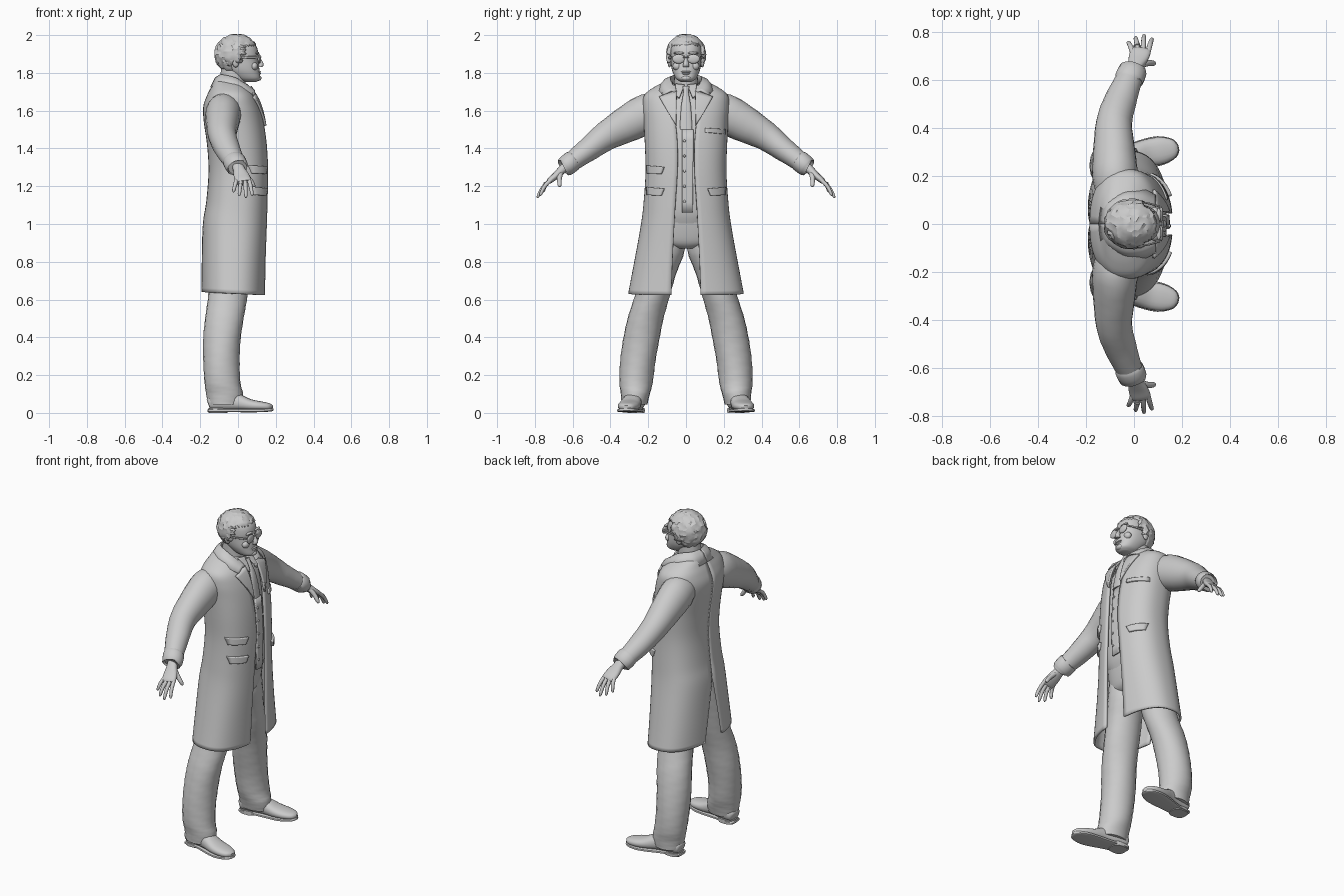
import bpy, bmesh, math, random
from mathutils import Vector

random.seed(4)
grey = bpy.data.materials.new("plain_grey")
grey.diffuse_color = (0.6, 0.6, 0.6, 1)


def finish(name, bm, mirror=False, thick=0, angle=40):
    bmesh.ops.recalc_face_normals(bm, faces=bm.faces[:])
    me = bpy.data.meshes.new(name)
    bm.to_mesh(me)
    bm.free()
    me.materials.append(grey)
    me.shade_smooth()
    me.set_sharp_from_angle(angle=math.radians(angle))
    ob = bpy.data.objects.new(name, me)
    bpy.context.collection.objects.link(ob)
    if thick:
        s = ob.modifiers.new("thickness", 'SOLIDIFY')
        s.thickness, s.offset = thick, 0
    if mirror:
        m = ob.modifiers.new("mirror", 'MIRROR')
        m.use_axis = (False, True, False)
        m.use_clip = False
        m.use_mirror_merge = False
    return ob


def smooth(keys, steps=4):
    """Catmull-Rom through rows of numbers."""
    out = []
    for i in range(len(keys) - 1):
        a, b, c, d = (keys[max(0, min(len(keys) - 1, i + j))] for j in (-1, 0, 1, 2))
        for s in range(steps):
            t = s / steps
            out.append([q + 0.5 * t * (r - p + t * (2*p - 5*q + 4*r - s4 + t * (3*(q - r) + s4 - p)))
                        for p, q, r, s4 in zip(a, b, c, d)])
    return out + [list(keys[-1])]


def sgnpow(v, p):
    return math.copysign(abs(v) ** p, v)


def skin(bm, rows, closed):
    grid = [[bm.verts.new(p) for p in r] for r in rows]
    n = len(grid[0])
    for r0, r1 in zip(grid, grid[1:]):
        for i in range(n if closed else n - 1):
            j = (i + 1) % n
            bm.faces.new((r0[i], r0[j], r1[j], r1[i]))
    if closed:
        bm.faces.new(grid[0])
        bm.faces.new(grid[-1])


def tube(name, keys, ref=(1, 0, 0), sides=20, power=2, steps=4, mirror=True, jitter=0, flat=None):
    """Loft of rings: each key is x, y, z, radius along ref, radius across."""
    ks = smooth(keys, steps)
    rows = []
    for i, k in enumerate(ks):
        t = Vector(ks[min(i + 1, len(ks) - 1)][:3]) - Vector(ks[max(i - 1, 0)][:3])
        t = Vector(flat) if flat else t.normalized()
        u = Vector(ref)
        u = (u - t * u.dot(t)).normalized()
        v = t.cross(u)
        ring = []
        for s in range(sides):
            a = 2 * math.pi * s / sides
            w = 1 + jitter * math.sin(3 * a + i * 0.9) * math.sin(i * 1.3)
            ring.append(Vector(k[:3]) + u * max(k[3], .001) * w * sgnpow(math.cos(a), 2 / power)
                        + v * max(k[4], .001) * w * sgnpow(math.sin(a), 2 / power))
        rows.append(ring)
    bm = bmesh.new()
    skin(bm, rows, True)
    return finish(name, bm, mirror)


def stack(name, keys, power=2.0, **kw):
    """Vertical loft: each key is z, back x, front x, half width."""
    return tube(name, [((b + f) / 2, 0, z, (f - b) / 2, w) for z, b, f, w in keys],
                power=power, mirror=False, flat=(0, 0, 1), sides=32, **kw)


def ball(name, c, r, mirror=False):
    bm = bmesh.new()
    bmesh.ops.create_uvsphere(bm, u_segments=14, v_segments=9, radius=1)
    for v in bm.verts:
        v.co = Vector([c[i] + v.co[i] * r[i] for i in range(3)])
    return finish(name, bm, mirror, angle=60)


# coat: z, back x, front x, half width, front opening, back vent
COAT = smooth([(.63, -.19, .14, .30, .078, .085), (.80, -.187, .143, .268, .072, .05),
               (1.0, -.18, .15, .232, .062, .01), (1.12, -.162, .153, .218, .055, 0),
               (1.28, -.15, .155, .208, .045, 0), (1.42, -.158, .148, .212, .045, 0),
               (1.54, -.175, .132, .218, .055, 0), (1.62, -.178, .112, .224, .062, 0),
               (1.68, -.158, .085, .215, .068, 0), (1.72, -.138, .05, .165, .07, 0),
               (1.75, -.125, .02, .105, .07, 0)], 5)
POW = 2.4


def coat_key(z):
    for a, b in zip(COAT, COAT[1:]):
        if z <= b[0]:
            t = (z - a[0]) / (b[0] - a[0])
            return [p + (q - p) * t for p, q in zip(a, b)]
    return COAT[-1]


def coat_x(y, z, out=0.0):
    _, b, f, w, *_ = coat_key(z)
    s = min(abs(y) / w, .985)
    return (b + f) / 2 + (f - b) / 2 * (1 - s ** POW) ** (1 / POW) + out


rows = []
for z, b, f, w, y0, y1 in COAT:
    a0 = math.asin((y0 / w) ** (POW / 2))
    a1 = math.pi - math.asin((max(y1, 0) / w) ** (POW / 2))
    row = []
    for i in range(29):
        a = a0 + (a1 - a0) * i / 28
        x = (b + f) / 2 + (f - b) / 2 * sgnpow(math.cos(a), 2 / POW)
        row.append((x, w * max(math.sin(a), 0) ** (2 / POW), z - .05 * x * max(0, (1 - z) / .37)))
    rows.append(row)
bm = bmesh.new()
skin(bm, rows, False)
finish("coat", bm, True, .012)


def patch(name, corners, out=.012, thick=.012, mirror=False, n=8):
    """Four (y, z) corners laid on the front of the coat."""
    a, b, c, d = (Vector(p) for p in corners)
    rws = []
    for i in range(n + 1):
        l, r = a.lerp(d, i / n), b.lerp(c, i / n)
        pts = [l.lerp(r, j / n) for j in range(n + 1)]
        rws.append([(coat_x(p.x, p.y, out), p.x, p.y) for p in pts])
    pm = bmesh.new()
    skin(pm, rws, False)
    return finish(name, pm, mirror, thick)


# lapels, pockets
patch("lapel", [(.05, 1.705), (.142, 1.672), (.085, 1.575), (.052, 1.52)], mirror=True)
patch("upper_lapel", [(.058, 1.735), (.115, 1.70), (.128, 1.688), (.052, 1.705)], mirror=True)
patch("breast_pocket", [(.10, 1.508), (.205, 1.502), (.205, 1.475), (.10, 1.485)], .008)
for nm, s, z in (("ticket_pocket", -1, 1.29), ("right_pocket", -1, 1.175), ("left_pocket", 1, 1.175)):
    patch(nm, [(s * .115, z + .012), (s * .205, z + .02), (s * .20, z - .022), (s * .13, z - .025)], .012, .018)

# folded collar around the neck
inner = smooth([(-.10, 0, 1.785), (-.08, .06, 1.785), (-.02, .085, 1.772), (.03, .08, 1.745), (.085, .052, 1.70)])
outer = smooth([(-.142, 0, 1.722), (-.125, .09, 1.718), (-.045, .142, 1.722), (.035, .142, 1.705), (.088, .118, 1.682)])
rows = []
for p, q in zip(inner, outer):
    p, q = Vector(p), Vector(q)
    rows.append([p - Vector((0, 0, .04)), p, p.lerp(q, .4) + Vector((0, 0, .012)), q])
bm = bmesh.new()
skin(bm, rows, False)
finish("collar", bm, True, .012)

# waistcoat, its overlap, buttons and tie
stack("waistcoat", [(1.0, -.10, .105, .14), (1.08, -.12, .128, .17), (1.28, -.12, .137, .18),
                    (1.45, -.13, .130, .185), (1.6, -.14, .102, .18), (1.69, -.12, .062, .13),
                    (1.74, -.09, .035, .07)], 2.4)
patch("waistcoat_overlap", [(-.02, 1.50), (.04, 1.50), (.035, 1.06), (-.02, 1.06)], -.011, .01)
for i in range(5):
    z = 1.12 + i * .08
    ball("waistcoat_button", (coat_x(0, z, -.005), -.008, z), (.005, .007, .007))
tube("tie", [(.062, 0, 1.725, .012, .02), (.075, 0, 1.70, .012, .014), (.108, 0, 1.62, .01, .026),
             (.129, 0, 1.5, .008, .033)], mirror=False)
patch("shirt_collar", [(.008, 1.735), (.055, 1.74), (.052, 1.68), (.035, 1.665)], .012, .01, True)

# sleeves and cuffs
tube("sleeve", [(-.075, .13, 1.60, .085, .085), (-.078, .20, 1.585, .095, .105), (-.082, .30, 1.535, .088, .098),
                (-.083, .42, 1.468, .075, .078), (-.058, .51, 1.40, .068, .064),
                (-.022, .60, 1.333, .056, .052), (-.008, .632, 1.308, .053, .049)], jitter=.015)
tube("sleeve_cuff", [(-.022, .598, 1.336, .055, .050), (-.02, .604, 1.332, .061, .056),
                     (-.004, .64, 1.302, .059, .053), (-.002, .645, 1.298, .05, .045)], steps=2)

# hands
tube("palm", [(-.005, .625, 1.315, .03, .026), (.005, .655, 1.288, .031, .023), (.018, .69, 1.255, .041, .019),
              (.028, .718, 1.232, .042, .016), (.031, .728, 1.223, .036, .011)], power=2.4)
for nm, b, t in (("little", (-.006, .715, 1.235), (-.025, .757, 1.168)),
                 ("ring", (.016, .722, 1.229), (.006, .778, 1.148)),
                 ("middle", (.038, .722, 1.228), (.042, .787, 1.138)),
                 ("index", (.059, .716, 1.232), (.076, .772, 1.150)),
                 ("thumb", (.022, .66, 1.277), (.088, .668, 1.197))):
    b, t = Vector(b), Vector(t)
    r = .0135 if nm == "thumb" else .0105
    ks = [(*b.lerp(t, f) + Vector((0, .006, .006)) * math.sin(math.pi * f), r * g, r * g)
          for f, g in ((-.15, 1), (.3, 1.05), (.6, .95), (.9, .8), (1, .3))]
    tube(nm + "_finger", ks, sides=10, steps=2)
tube("finger_ring", [(.013, .738, 1.216, .014, .014), (.012, .744, 1.207, .014, .014)], sides=12, steps=1)

# trousers
stack("trouser_seat", [(.87, -.09, .05, .06), (.90, -.125, .08, .165), (.97, -.14, .10, .185),
                       (1.06, -.13, .115, .175)], 2.3)
tube("trouser_leg", [(-.025, .10, .95, .10, .095), (-.03, .108, .85, .105, .098), (-.045, .145, .74, .105, .095),
                     (-.055, .178, .62, .104, .093), (-.072, .215, .50, .102, .095),
                     (-.085, .238, .38, .099, .096), (-.088, .256, .26, .096, .093),
                     (-.082, .265, .16, .095, .088), (-.07, .268, .10, .098, .077),
                     (-.068, .272, .045, .092, .068)], flat=(0, 0, 1), jitter=.02, steps=5)

# shoes with soles and heels
tube("shoe", [(-.158, .262, .05, .022, .022), (-.145, .263, .053, .045, .038), (-.08, .27, .062, .05, .05),
              (-.01, .283, .058, .05, .046), (.06, .297, .042, .057, .032), (.12, .307, .036, .055, .025),
              (.165, .314, .032, .038, .019), (.182, .317, .03, .014, .01)],
     ref=(0, 1, 0), power=2.4)
tube("sole", [(-.16, .262, .012, .02, .007), (-.145, .263, .012, .046, .009), (-.06, .273, .013, .047, .009),
              (.06, .297, .012, .061, .009), (.12, .307, .013, .059, .009),
              (.17, .315, .016, .038, .009), (.186, .318, .018, .012, .006)], ref=(0, 1, 0), power=4)
tube("heel", [(-.105, .265, 0, .05, .045), (-.105, .265, .025, .05, .045)], power=3, steps=1)

# head and neck
stack("neck", [(1.66, -.10, .04, .07), (1.74, -.095, .04, .063), (1.83, -.09, .05, .062)])
stack("head", [(1.752, .03, .095, .028), (1.768, -.01, .118, .052), (1.80, -.05, .115, .069),
               (1.83, -.08, .112, .077), (1.87, -.098, .106, .081), (1.90, -.103, .108, .083),
               (1.94, -.10, .098, .08), (1.972, -.08, .07, .06), (1.988, -.03, .03, .025)], 2.3)
tube("nose", [(.10, 0, 1.895, .008, .009), (.112, 0, 1.87, .012, .01), (.122, 0, 1.845, .014, .015),
              (.116, 0, 1.83, .012, .016)], mirror=False, sides=12, flat=(0, 0, -1))
ball("ear", (-.012, .087, 1.862), (.02, .011, .033), True)
ball("upper_lip", (.113, 0, 1.806), (.009, .026, .005))
ball("lower_lip", (.113, 0, 1.796), (.009, .021, .006))
ball("chin", (.108, 0, 1.772), (.017, .026, .014))
ball("brow", (.103, .037, 1.905), (.01, .03, .007), True)
ball("cheek", (.085, .045, 1.835), (.02, .026, .022), True)

# sunglasses
ball("lens", (.113, .039, 1.874), (.009, .034, .025), True)
tube("glasses_bridge", [(.120, -.015, 1.884, .004, .004), (.120, .015, 1.884, .004, .004)], steps=1,
     sides=8, mirror=False)
tube("glasses_arm", [(.108, .072, 1.884, .004, .006), (.05, .088, 1.882, .004, .006),
                     (-.01, .091, 1.878, .004, .005)], ref=(0, 1, 0), sides=8)

# tousled hair, trimmed along the hairline
bm = bmesh.new()
bmesh.ops.create_icosphere(bm, subdivisions=4, radius=1)
for v in bm.verts:
    j = 1 + random.uniform(-.045, .035)
    v.co = Vector((-.008 + v.co.x * .108 * j, v.co.y * .095 * j, 1.897 + v.co.z * .1 * j))


def bare(p):
    line = 1.815 if p.x < -.03 else 1.86 if p.x < .015 else 1.90 if p.x < .035 else 1.945
    return p.z < line


bmesh.ops.delete(bm, geom=[f for f in bm.faces if bare(f.calc_center_median())], context='FACES')
finish("hair", bm, False, .02, 25)
